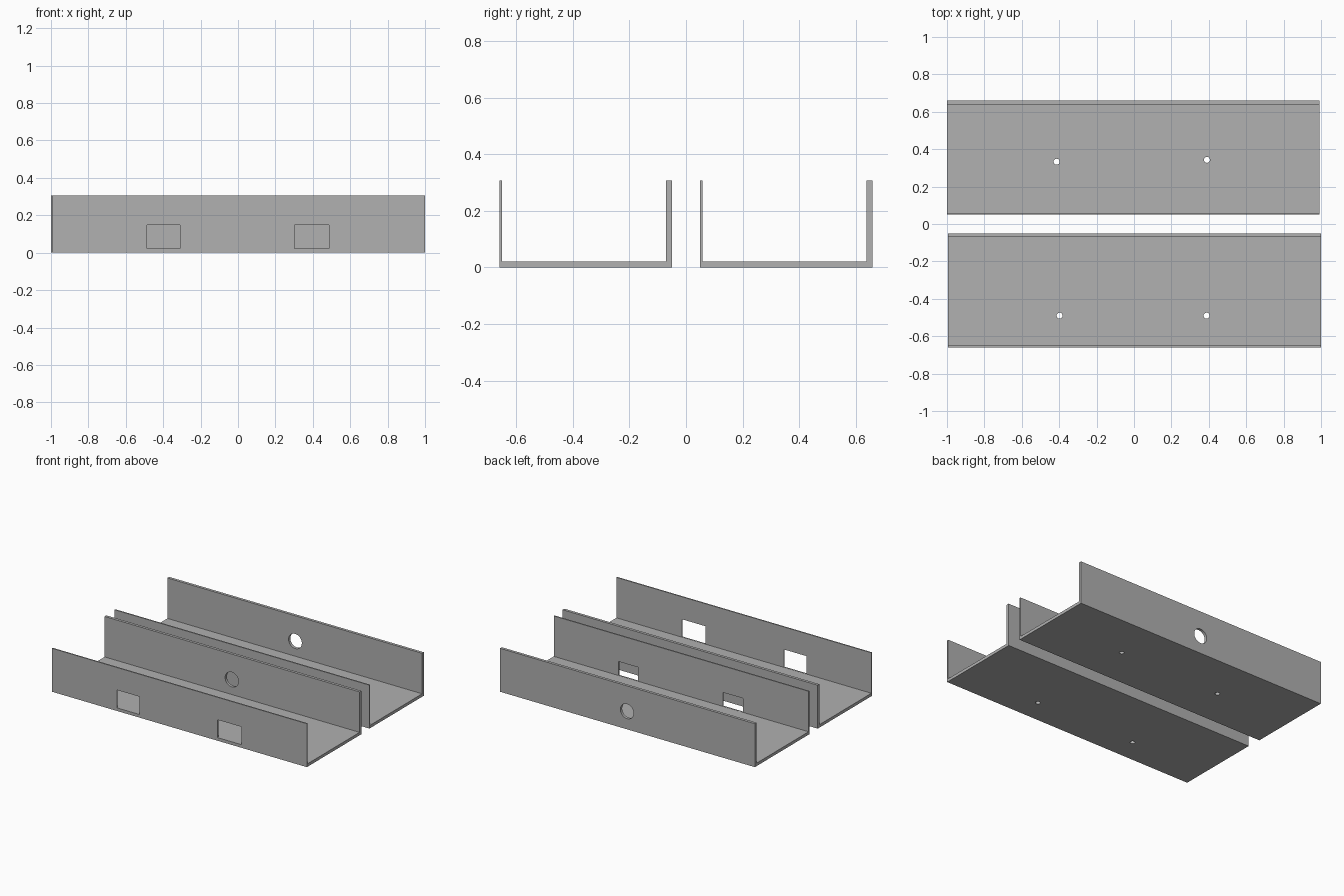
import bpy, bmesh, math
from mathutils import Matrix

if "Cube" in bpy.data.objects:
    bpy.data.objects.remove(bpy.data.objects["Cube"])

grey = bpy.data.materials.new("mid grey")
grey.diffuse_color = (0.44, 0.44, 0.44, 1)
grey.use_nodes = True
grey.node_tree.nodes["Principled BSDF"].inputs["Base Color"].default_value = grey.diffuse_color

HEIGHT, BASE, THIN, THICK = 0.307, 0.021, 0.009, 0.02


def make_object(name, bm):
    bmesh.ops.recalc_face_normals(bm, faces=bm.faces)
    mesh = bpy.data.meshes.new(name)
    bm.to_mesh(mesh)
    bm.free()
    ob = bpy.data.objects.new(name, mesh)
    bpy.context.collection.objects.link(ob)
    return ob


def add_box(bm, x0, x1, y0, y1, z0, z1):
    m = Matrix.Translation(((x0 + x1) / 2, (y0 + y1) / 2, (z0 + z1) / 2))
    bmesh.ops.create_cube(bm, size=1, matrix=m @ Matrix.Diagonal((x1 - x0, y1 - y0, z1 - z0, 1)))


def add_rod(bm, loc, radius, length, turn=0):
    m = Matrix.Translation(loc) @ Matrix.Rotation(turn, 4, 'X')
    bmesh.ops.create_cone(bm, cap_ends=True, segments=32, radius1=radius, radius2=radius,
                          depth=length, matrix=m)


def channel(name, x0, x1, y0, y1, windows, window_top, screws):
    # U-shaped profile swept along x: thin front wall, thicker base and back wall
    profile = [(y0, 0), (y1, 0), (y1, HEIGHT), (y1 - THICK, HEIGHT), (y1 - THICK, BASE),
               (y0 + THIN, BASE), (y0 + THIN, HEIGHT), (y0, HEIGHT)]
    bm = bmesh.new()
    face = bm.faces.new([bm.verts.new((x0, y, z)) for y, z in profile])
    ext = bmesh.ops.extrude_face_region(bm, geom=[face])
    bmesh.ops.translate(bm, vec=(x1 - x0, 0, 0),
                        verts=[v for v in ext['geom'] if isinstance(v, bmesh.types.BMVert)])
    ob = make_object(name, bm)
    ob.data.materials.append(grey)

    # Cutter: front windows, round cable hole in the back wall, screw holes in the base
    bm = bmesh.new()
    for a, b in windows:
        add_box(bm, a, b, y0 - 0.02, y0 + 0.03, BASE + 0.001, window_top)
    add_rod(bm, (0, y1 - THICK / 2, 0.127), 0.052, 0.08, math.pi / 2)
    for x, y in screws:
        add_rod(bm, (x, y, BASE / 2), 0.016, 0.06)
    cutter = make_object(name + "_cutter", bm)
    cutter.hide_render = True

    mod = ob.modifiers.new("openings", 'BOOLEAN')
    mod.operation, mod.solver, mod.object = 'DIFFERENCE', 'EXACT', cutter
    bpy.context.view_layer.objects.active = ob
    bpy.ops.object.modifier_apply(modifier=mod.name)
    bpy.data.objects.remove(cutter)


channel("front_channel", -0.995, 1.0, -0.659, -0.05,
        [(-0.487, -0.31), (0.302, 0.487)], 0.148, [(-0.398, -0.49), (0.388, -0.49)])
channel("back_channel", -1.0, 0.993, 0.05, 0.659,
        [(-0.486, -0.33), (0.335, 0.487)], 0.12, [(-0.414, 0.333), (0.39, 0.343)])
